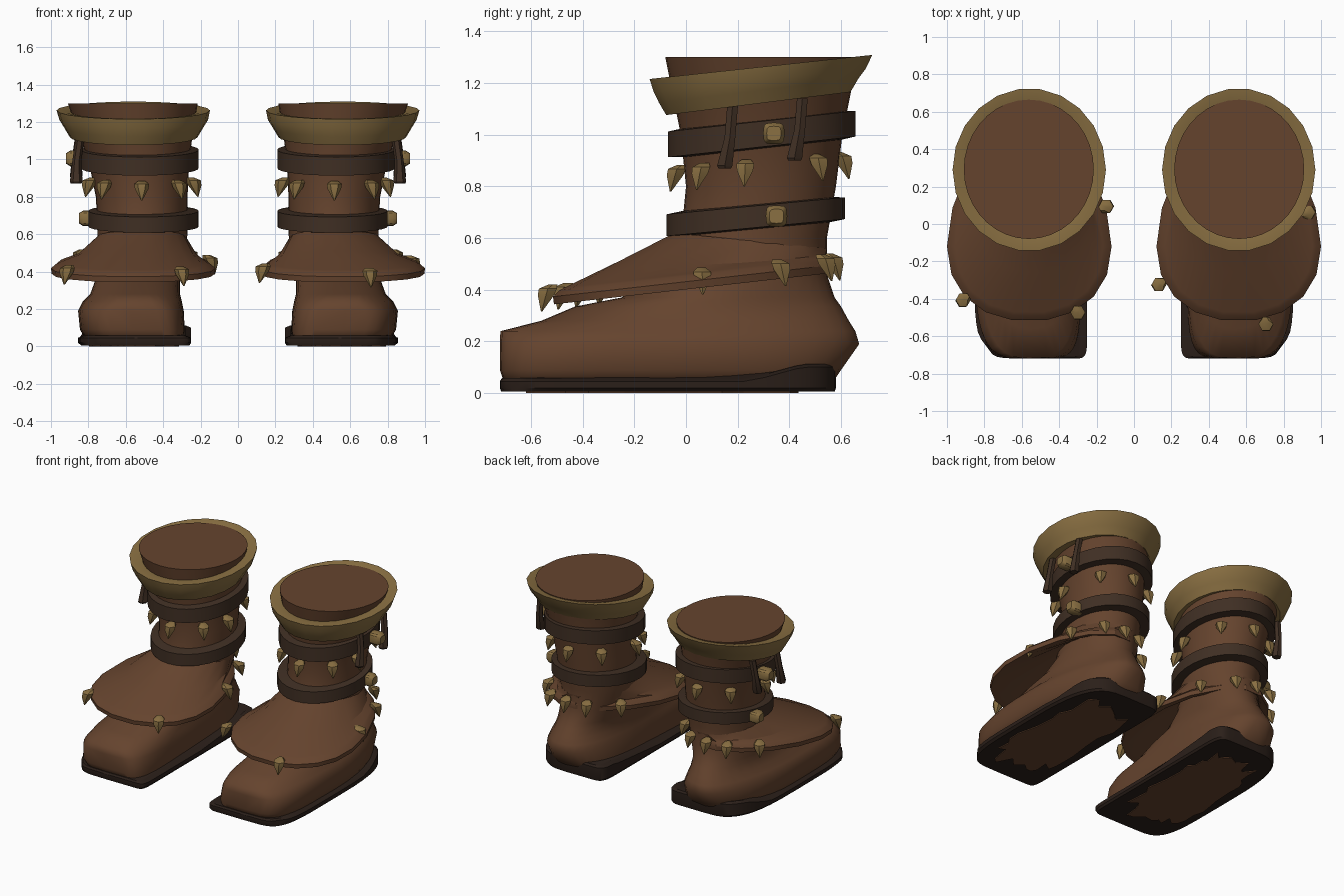
import bpy, bmesh, math, random
from mathutils import Vector

if "Cube" in bpy.data.objects:
    bpy.data.objects.remove(bpy.data.objects["Cube"])

random.seed(4)


def material(name, rgb):
    m = bpy.data.materials.new(name)
    m.diffuse_color = (*rgb, 1)
    m.use_nodes = True
    m.node_tree.nodes["Principled BSDF"].inputs["Base Color"].default_value = m.diffuse_color
    return m


LEATHER = material("brown leather", (0.130, 0.057, 0.027))
BRASS = material("dull brass", (0.255, 0.162, 0.055))
STRAP = material("dark strap", (0.050, 0.028, 0.017))
SOLE = material("blackened sole", (0.024, 0.014, 0.010))


def ring(x0, x1, y0, y1, z, ef=2.0, eb=2.0, n=28, cy=None, inner=1.0):
    """Horizontal rounded outline; z is a number or a function of y.
    ef, eb: squareness of front and back; inner: extra squareness on the low-x side."""
    cx, rx = (x0 + x1) / 2, (x1 - x0) / 2
    cy = (y0 + y1) / 2 if cy is None else cy
    pts = []
    for i in range(n):
        t = 2 * math.pi * i / n
        c, s = math.cos(t), math.sin(t)
        e = 2 / ((ef if s < 0 else eb) * (inner if c < 0 else 1))
        ry = cy - y0 if s < 0 else y1 - cy
        x = cx + rx * math.copysign(abs(c) ** e, c)
        y = cy + ry * math.copysign(abs(s) ** e, s)
        pts.append(Vector((x, y, z(y) if callable(z) else z)))
    return pts


def toe_cut(pts):
    """Slant the outer corner of the toe."""
    return [Vector((min(p.x, .74 + (p.y + .72) * .75), p.y, p.z)) for p in pts]


def loft(bm, rings, side, closed=False):
    """Skin a stack of rings, capped at both ends or closed into a loop."""
    rows = [[bm.verts.new((p.x * side, p.y, p.z)) for p in r] for r in rings]
    pairs = list(zip(rows, rows[1:]))
    if closed:
        pairs.append((rows[-1], rows[0]))
    else:
        bm.faces.new(rows[0])
        bm.faces.new(rows[-1])
    n = len(rows[0])
    for a, b in pairs:
        for i in range(n):
            j = (i + 1) % n
            bm.faces.new((a[i], a[j], b[j], b[i]))


def make(name, stacks, mat, side, closed=False, angle=35):
    bm = bmesh.new()
    for rings in stacks:
        loft(bm, rings, side, closed)
    bmesh.ops.recalc_face_normals(bm, faces=bm.faces)
    me = bpy.data.meshes.new(name)
    bm.to_mesh(me)
    bm.free()
    me.materials.append(mat)
    ob = bpy.data.objects.new(("right_" if side > 0 else "left_") + name, me)
    bpy.context.collection.objects.link(ob)
    bpy.ops.object.select_all(action='DESELECT')
    ob.select_set(True)
    bpy.context.view_layer.objects.active = ob
    if angle:
        bpy.ops.object.shade_smooth_by_angle(angle=math.radians(angle))
    return ob


def slope(z0, y0, k):
    return lambda y: z0 + k * (y - y0)


def disc(c, r, n=6):
    return ring(c[0] - r, c[0] + r, c[1] - r, c[1] + r, c[2], n=n)


def spike(p, out):
    """Stubby claw that grows out of a surface and points down."""
    return [disc(p + out * o + Vector((0, 0, dz)), r) for o, dz, r in
            ((.01, .042, .020), (.03, .026, .040), (.038, .0, .036), (.055, -.062, .003))]


def stud(x, y, z):
    """Squarish domed rivet facing outwards."""
    return [[Vector((x + dx, y + p.x * r, z + p.y * r))
             for p in ring(-1, 1, -1, 1, 0, 3.5, 3.5, 12)]
            for dx, r in ((-.05, .040), (.022, .042), (.044, .028))]


def band(x0, x1, y0, y1, z0, h, k):
    t = .07
    outer = (x0, x1, y0, y1)
    inner = (x0 + t, x1 - t, y0 + t, y1 - t)
    return [ring(*inner, slope(z0, y0, k)), ring(*outer, slope(z0 + .008, y0, k)),
            ring(*outer, slope(z0 + h - .008, y0, k)), ring(*inner, slope(z0 + h, y0, k))]


# x0, x1, y0, y1, z, front squareness, back squareness, inner toe squareness
BODY = [
    (.29, .81, -.700, .56, .03, 4.0, 2.4, 1.5),
    (.285, .845, -.720, .60, .09, 4.0, 2.2, 1.5),
    (.29, .855, -.720, .67, .19, 3.6, 1.9, 1.4),
    (.30, .83, -.718, .655, .24, 2.8, 1.9, 1.3),
    (.31, .79, -.560, .63, .28, 2.6, 2.0, 1.1),
    (.31, .77, -.430, .60, .335, 2.4, 2.0, 1.0),
    (.31, .76, -.250, .575, .37, 2.2, 2.0, 1.0),
    (.29, .75, -.080, .545, .46, 2.0, 2.0, 1.0),
    (.27, .75, -.020, .545, .60, 2.0, 2.0, 1.0),
    (.27, .76, .000, .580, .80, 2.0, 2.0, 1.0),
    (.26, .80, -.020, .605, 1.0, 2.0, 2.0, 1.0),
    (.24, .86, -.050, .635, 1.15, 2.0, 2.0, 1.0),
    (.215, .91, -.08, .665, 1.30, 2.0, 2.0, 1.0),
]

RIM_SPIKES = {
    1: [(.15, -.31), (.70, -.515), (.91, .06), (.83, .35)],
    -1: [(.90, -.39), (.31, -.455), (.17, .09), (.83, .35)],
}
HEEL_SPIKES = [(.70, .52), (.56, .55), (.42, .52), (.27, .36)]


def boot(s):
    # foot and shaft; the inner toe corner is squarer than the outer one
    body = [toe_cut(ring(*r[:7], n=36, inner=r[7])) for r in BODY]
    make("boot_body", [body], LEATHER, s, angle=72)

    # sole, lifting towards the heel, with square inner corners
    top = lambda y: .058 + max(0, min(1, (y - .25) / .2)) * .055
    shape = dict(ef=5, eb=3.2, n=44, inner=4)
    make("sole", [[toe_cut(ring(*r, z, **shape)) for r, z in (
        ((.26, .84, -.715, .575), .006),
        ((.25, .855, -.72, .58), .02),
        ((.25, .855, -.72, .58), lambda y: top(y) - .012),
        ((.28, .83, -.712, .57), top))]], SOLE, s, angle=30)

    # worn leather patch under the sole
    patch = ring(.31, .79, -.62, .46, 0, 3, 3, 40)
    mid = Vector((.55, -.08, 0))
    patch = toe_cut([mid + (p - mid) * random.uniform(.78, 1.05) for p in patch])
    make("sole_patch", [[patch, [p + Vector((0, 0, .008)) for p in patch]]],
         LEATHER, s, angle=0)

    # flared instep flap with a thick rim
    edge = slope(.345, -.5, .113)
    up = lambda h: (lambda y: edge(y) + h)

    def rim(d, h):
        return ring(.12 + d, 1 - d, -.52 + d, .56 - d * .3, up(h), 2.2, 1.8, 18, cy=-.12)

    ankle = ring(.28, .75, -.05, .55, slope(.62, -.05, -.1), n=18)
    inner_rim = rim(.045, .06)
    curve = [a.lerp(b, .5) - Vector((0, 0, .025 * min(1, abs(a.x - .53) * 4)))
             for a, b in zip(ankle, inner_rim)]
    inside = ring(.32, .71, .0, .50, .52, n=18)
    make("instep_flap", [[ankle, curve, inner_rim, rim(.026, .052), rim(0, .030),
                          rim(.004, 0), rim(.05, .005), inside]], LEATHER, s, True, 28)

    # two wrapped straps
    make("upper_band", [band(.21, .84, -.07, .655, .905, .115, .11)], STRAP, s, True)
    make("lower_band", [band(.21, .80, -.075, .615, .60, .10, .095)], STRAP, s, True)
    make("band_studs", [stud(.875, .34, 1.005), stud(.805, .35, .685)], BRASS, s, angle=35)

    # flared cuff with a softly rounded wall
    low, high = slope(1.075, -.085, .125), slope(1.215, -.145, .108)
    make("cuff", [[ring(.26, .85, -.02, .60, low, n=22),
                   ring(.215, .90, -.08, .64, low, n=22),
                   ring(.185, .93, -.108, .672, lambda y: low(y) + .05, n=22),
                   ring(.16, .955, -.13, .70, lambda y: high(y) - .05, n=22),
                   ring(.15, .97, -.145, .725, high, n=22),
                   ring(.19, .93, -.105, .69, lambda y: high(y) - .002, n=22),
                   ring(.235, .885, -.06, .645, lambda y: high(y) - .012, n=22)]],
         BRASS, s, True, 50)

    # hanging laces on the outer side
    make("hanging_laces", [[disc((.845, y, z + .24), .024), disc((.862, y - .01, z + .12), .024),
                            disc((.865, y - .03, z + .01), .034), disc((.865, y - .03, z), .028)]
                           for y, z in ((.18, .87), (.45, .90))], STRAP, s)

    # claws around the shaft
    claws = []
    for i in range(8):
        a = math.radians(-90 + 45 * i)
        if abs(math.sin(a)) < .1:
            a += math.copysign(math.radians(10), -math.cos(a))
        out = Vector((math.cos(a), math.sin(a), 0))
        p = Vector((.515 + .25 * out.x, .285 + .29 * out.y, 0))
        p.z = .842 + .085 * p.y
        claws.append(spike(p, out))
    make("shaft_claws", claws, BRASS, s, angle=40)

    # claws along the flap rim
    claws = []
    for x, y in RIM_SPIKES[s] + HEEL_SPIKES:
        out = Vector((x - .56, y - .02, 0)).normalized()
        claws.append(spike(Vector((x, y, edge(y) + .035)) - out * .01, out))
    make("rim_claws", claws, BRASS, s, angle=40)


for side in (1, -1):
    boot(side)
